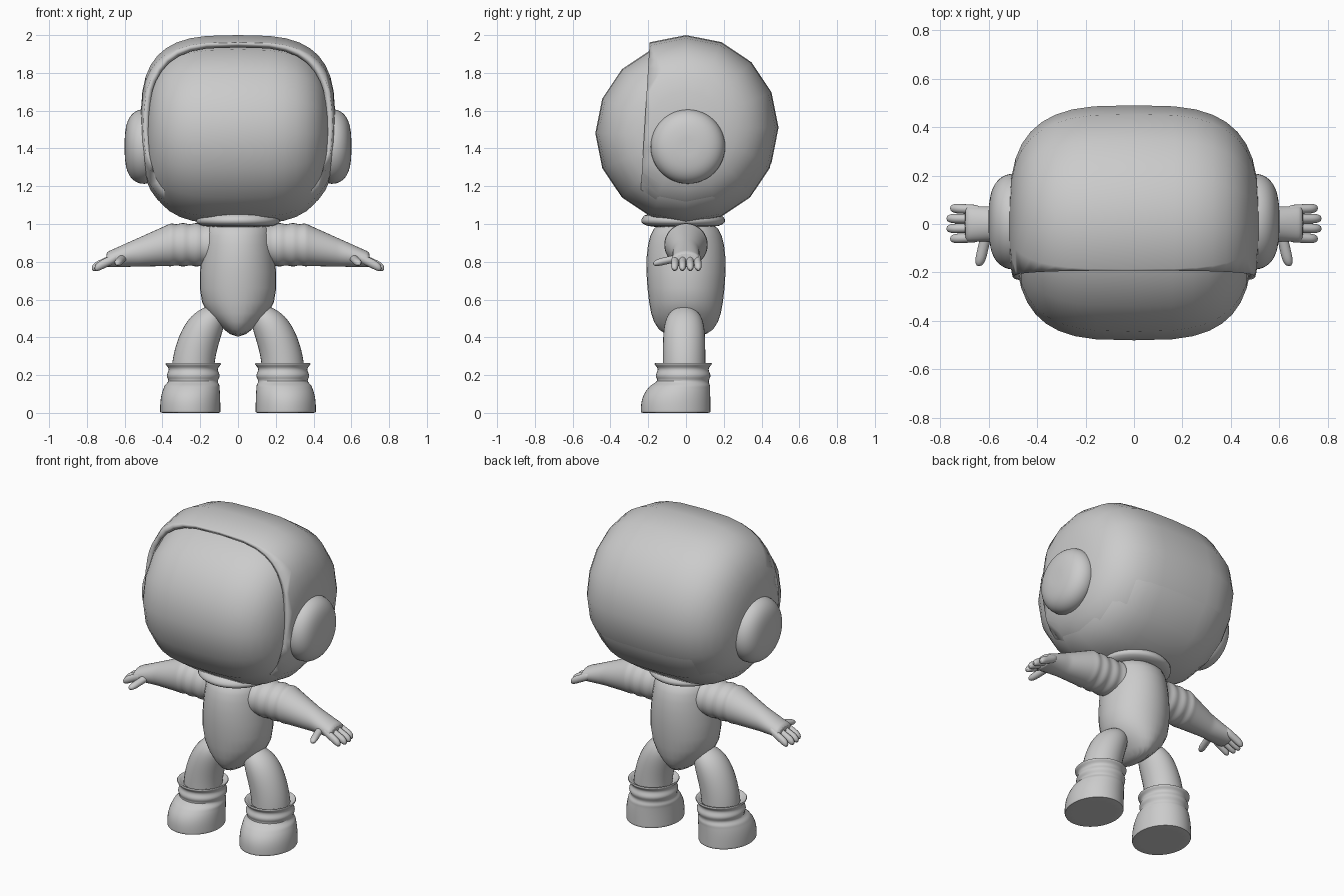
import bpy, bmesh
from math import cos, sin, pi
from mathutils import Vector

default_cube = bpy.data.objects.get("Cube")
if default_cube:
    bpy.data.objects.remove(default_cube, do_unlink=True)

grey = bpy.data.materials.new("plain grey")
grey.use_nodes = True
grey.diffuse_color = (0.6, 0.6, 0.6, 1)
shader = grey.node_tree.nodes["Principled BSDF"]
shader.inputs["Base Color"].default_value = grey.diffuse_color


def power(value, exponent):
    """Signed power, used for superellipse shapes."""
    return abs(value) ** exponent * (1 if value >= 0 else -1)


def fractions(steps):
    """Evenly spaced values from zero to one."""
    return [i / steps for i in range(steps + 1)]


def loft(name, axis, rows, sides=16, subdivisions=1, side=1):
    """Skin elliptical rings along an axis; each row is (centre, radius a, radius b)."""
    bm = bmesh.new()
    first, second = [i for i in range(3) if i != axis]
    rings = []
    for centre, radius_a, radius_b in rows:
        ring = []
        for k in range(sides):
            angle = 2 * pi * k / sides
            point = Vector(centre)
            point[first] += radius_a * cos(angle)
            point[second] += radius_b * sin(angle)
            point.x *= side
            ring.append(bm.verts.new(point))
        rings.append(ring)
    for lower, upper in zip(rings, rings[1:]):
        for k in range(sides):
            following = (k + 1) % sides
            bm.faces.new((lower[k], lower[following], upper[following], upper[k]))
    bm.faces.new(rings[0])
    bm.faces.new(rings[-1])
    bmesh.ops.recalc_face_normals(bm, faces=bm.faces)
    mesh = bpy.data.meshes.new(name)
    bm.to_mesh(mesh)
    bm.free()
    mesh.materials.append(grey)
    part = bpy.data.objects.new(name, mesh)
    bpy.context.collection.objects.link(part)
    if subdivisions:
        smoothing = part.modifiers.new("smoothing", 'SUBSURF')
        smoothing.levels = smoothing.render_levels = subdivisions
    bpy.ops.object.select_all(action='DESELECT')
    part.select_set(True)
    bpy.context.view_layer.objects.active = part
    bpy.ops.object.shade_smooth_by_angle(angle=pi / 3)
    return part


def pillow(half_width, height, radius):
    """Rows of a rounded block that is circular around x."""
    rows = []
    for u in fractions(18):
        angle = pi * (0.02 + 0.96 * u)
        ring_radius = radius * power(sin(angle), 0.63)
        rows.append(((half_width * power(cos(angle), 0.63), 0, height),
                     ring_radius, ring_radius))
    return rows


def capsule(start, end, thickness, depth):
    """Rows of a round-ended finger between two points."""
    rows = []
    for u in fractions(10):
        swell = max(0.2, 1 - (2 * u - 1) ** 6) ** 0.5
        rows.append((Vector(start).lerp(Vector(end), u), thickness * swell, depth * swell))
    return rows


# Helmet shell: cut open at the front and given a wall
shell = loft("helmet_shell", 0, pillow(0.515, 1.51, 0.49), subdivisions=0)
bm = bmesh.new()
bm.from_mesh(shell.data)
bmesh.ops.bisect_plane(bm, geom=bm.verts[:] + bm.edges[:] + bm.faces[:],
                       plane_co=(0, -0.22, 1.5), plane_no=(0, -1, 0.06), clear_outer=True)
bm.to_mesh(shell.data)
bm.free()
wall = shell.modifiers.new("wall", 'SOLIDIFY')
wall.thickness = 0.03
wall.offset = -1

# Visor bulging out of the shell
loft("visor", 0, pillow(0.49, 1.48, 0.48), subdivisions=0)

# Collar under the helmet
collar_profile = [(0.98, 0.17), (1, 0.22), (1.02, 0.23), (1.07, 0.2)]
loft("collar", 2, [((0, -0.015, z), r, r) for z, r in collar_profile], sides=24)

# Torso tapering to the crotch
torso_profile = [(1.01, 0.15, 0.13), (0.98, 0.18, 0.18), (0.9, 0.19, 0.21), (0.75, 0.21, 0.22),
                 (0.57, 0.21, 0.2), (0.48, 0.12, 0.18), (0.4, 0.03, 0.12)]
loft("torso", 2, [((0, 0, z), across, deep) for z, across, deep in torso_profile])


def ear_pad_rows():
    """Domed disc facing sideways."""
    rows = [((0.44, 0.01, 1.41), 0.2, 0.2)]
    for u in fractions(8):
        angle = u * pi / 2
        radius = 0.2 * max(0.1, cos(angle)) ** 0.6
        rows.append(((0.5 + 0.1 * sin(angle), 0.01, 1.41), radius, radius))
    return rows


def arm_rows():
    """Folded sleeve, then a taper that flattens into the palm."""
    rows = []
    for u in fractions(28):
        taper = max(0, (u - 0.4) / 0.6)
        fold = 0.005 * sin(u * 50) if taper == 0 else 0
        flat = 0.115 - 0.075 * taper + fold
        rows.append(((0.13 + 0.57 * u, 0, 0.89 - 0.08 * taper), max(flat, 0.075), flat))
    return rows


def leg_rows():
    """Round hip curving outward into the boot."""
    rows = []
    for u in fractions(12):
        radius = 0.115 * max(0.05, 1 - (1 - u) ** 6) ** 0.5
        rows.append(((0.13 + 0.11 * sin(u * pi / 2), -0.01, 0.57 - 0.37 * u), radius, radius))
    return rows


def boot_rows():
    """Flat sole, wide foot, folded ankle, flared cuff and a sunken mouth."""
    sole = ((0.25, -0.055, 0), 0.15, 0.17)
    rows = [sole]
    for u in fractions(22):
        z = 0.267 * u
        foot = 1 - min(1, z / 0.17) ** 3
        fold = -0.006 * cos(2 * pi * (z - 0.165) / 0.065) if z > 0.14 else 0
        cuff = 0.008 if z > 0.25 else 0
        rows.append(((0.237 + 0.016 * foot, -0.015 - 0.04 * foot, z),
                     0.137 + 0.025 * foot + fold + cuff,
                     0.142 + 0.045 * foot + fold + cuff))
    for z, radius in ((0.26, 0.13), (0.23, 0.11)):
        rows.append(((0.237, -0.015, z), radius, radius))
    return rows


# Paired parts
for side, label in ((1, "left"), (-1, "right")):
    loft(label + "_ear_pad", 0, ear_pad_rows(), sides=24, side=side)
    loft(label + "_arm", 0, arm_rows(), side=side)
    loft(label + "_leg", 2, leg_rows(), side=side)
    loft(label + "_boot", 2, boot_rows(), sides=20, side=side)

    # Four drooping fingers, the middle two longer
    for i, finger in enumerate(("little", "ring", "middle", "index")):
        y = 0.065 - 0.042 * i
        reach = 0.775 if finger in ("ring", "middle") else 0.76
        loft(f"{label}_{finger}_finger", 0,
             capsule((0.63, y * 0.9, 0.83), (reach, y, 0.765), 0.022, 0.028),
             sides=8, side=side)

    # Thumb pointing forward
    loft(label + "_thumb", 1, capsule((0.6, 0, 0.83), (0.64, -0.175, 0.79), 0.025, 0.022),
         sides=8, side=side)
